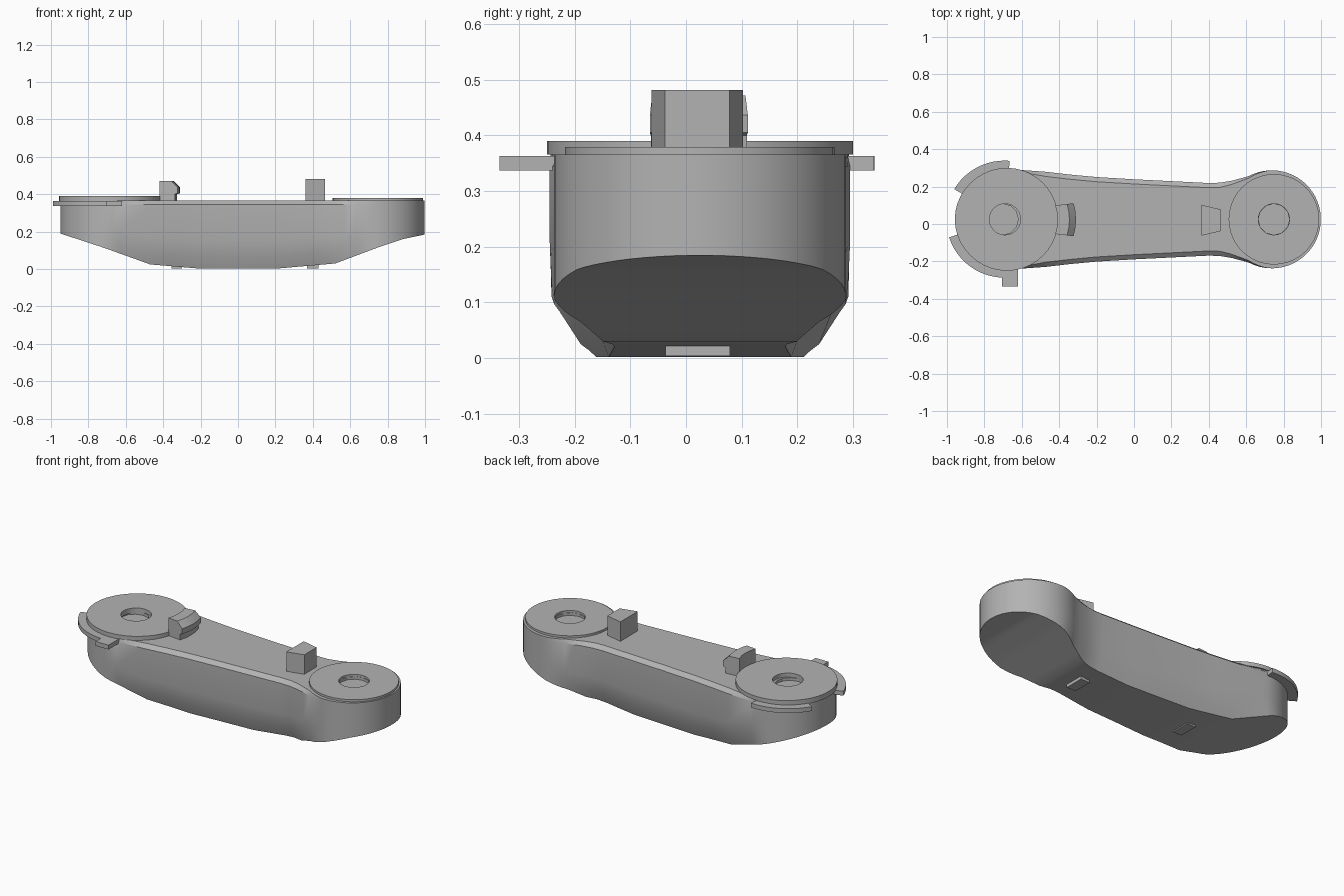
import bpy, bmesh
from math import sin, cos, radians, sqrt, pi

cube = bpy.data.objects.get("Cube")
if cube:
    bpy.data.objects.remove(cube, do_unlink=True)

CY = 0.025           # centre line of the arm
LEFT_X, RIGHT_X = -0.68, 0.737

grey = bpy.data.materials.new("plain grey")
grey.use_nodes = True
grey.diffuse_color = (0.45, 0.45, 0.45, 1)
grey.node_tree.nodes["Principled BSDF"].inputs["Base Color"].default_value = grey.diffuse_color


def make(name, verts, faces, smooth=True):
    mesh = bpy.data.meshes.new(name)
    mesh.from_pydata(verts, [], faces)
    bm = bmesh.new()
    bm.from_mesh(mesh)
    bmesh.ops.recalc_face_normals(bm, faces=bm.faces)
    bm.to_mesh(mesh)
    bm.free()
    mesh.materials.append(grey)
    ob = bpy.data.objects.new(name, mesh)
    bpy.context.collection.objects.link(ob)
    if smooth:
        bpy.ops.object.select_all(action='DESELECT')
        ob.select_set(True)
        bpy.context.view_layer.objects.active = ob
        bpy.ops.object.shade_smooth_by_angle(angle=radians(30))
    return ob


def loft(name, rings, closed=False, smooth=True):
    """Skin a row of equal-length closed cross-sections."""
    n, m = len(rings[0]), len(rings)
    verts = [p for ring in rings for p in ring]
    faces = []
    for i in range(m if closed else m - 1):
        a, b = i * n, (i + 1) % m * n
        faces += [(a + j, a + (j + 1) % n, b + (j + 1) % n, b + j) for j in range(n)]
    if not closed:
        faces += [tuple(range(n)), tuple(range((m - 1) * n, m * n))]
    return make(name, verts, faces, smooth)


def ring_sector(name, cx, r0, r1, z0, z1, a0=0, a1=360, steps=40):
    """Rectangular section swept round a vertical axis."""
    closed = a1 - a0 == 360
    rings = []
    for i in range(steps if closed else steps + 1):
        a = radians(a0 + (a1 - a0) * i / steps)
        rings.append([(cx + r * cos(a), CY + r * sin(a), z)
                      for r, z in ((r0, z0), (r1, z0), (r1, z1), (r0, z1))])
    return loft(name, rings, closed)


def box(name, x0, x1, y0, y1, z0, z1):
    return loft(name, [[(x, y0, z0), (x, y1, z0), (x, y1, z1), (x, y0, z1)]
                       for x in (x0, x1)], smooth=False)


def interp(table, x):
    for (xa, ya), (xb, yb) in zip(table, table[1:]):
        if x <= xb:
            return ya + (yb - ya) * max(0, x - xa) / (xb - xa)
    return table[-1][1]


# Arm body: boat-shaped loft with round ends and a sloping underside
belly = [(-0.95, 0.19), (-0.72, 0.115), (-0.47, 0.025), (-0.2, 0.002), (0.2, 0.002),
         (0.52, 0.03), (0.76, 0.12), (0.88, 0.16), (1.0, 0.185)]
waist = [(-0.47, 0.254), (-0.34, 0.239), (-0.2, 0.226), (0, 0.214), (0.2, 0.204),
         (0.4, 0.194), (0.46, 0.196), (0.52, 0.206), (0.57, 0.219)]
stations = [(LEFT_X + 0.27 * cos(radians(a)), 0.27 * sin(radians(a)))
            for a in range(176, 75, -8)]
stations += waist
stations += [(RIGHT_X + 0.262 * cos(radians(a)), 0.262 * sin(radians(a)))
             for a in range(118, 3, -6)]
rings = []
for x, w in stations:
    k = min(1, max(0, (0.72 - abs(x)) / 0.25))
    zb = interp(belly, x)
    half = [(w - 0.025 * k, 0.366), (w, 0.345), (w, zb + 0.45 * (0.345 - zb)),
            (w - 0.014 * k, zb + 0.2 * (0.345 - zb)), (w - 0.04 * k, zb)]
    rings.append([(x, CY + h, z) for h, z in half] +
                 [(x, CY - h, z) for h, z in reversed(half)])
body = loft("arm_body", rings)

# Round sockets sunk into the top at both ends
for cx in (-0.702, 0.748):
    circle = [2 * pi * i / 12 for i in range(12)]
    cutter = loft("socket_cutter", [[(cx + 0.083 * cos(a), CY + 0.083 * sin(a), z)
                                     for a in circle] for z in (0.35, 0.45)], smooth=False)
    cutter.hide_render = True
    mod = body.modifiers.new("socket", 'BOOLEAN')
    mod.operation, mod.solver, mod.object = 'DIFFERENCE', 'EXACT', cutter
    bpy.context.view_layer.objects.active = body
    bpy.ops.object.modifier_apply(modifier=mod.name)
    bpy.data.objects.remove(cutter, do_unlink=True)

# Washers on the ends
ring_sector("large_end_disc", -0.69, 0.083, 0.268, 0.36, 0.39)
ring_sector("large_end_disc_rim", LEFT_X, 0.2, 0.275, 0.366, 0.39)
ring_sector("small_end_disc", 0.748, 0.083, 0.242, 0.36, 0.379)

# Curved locking tabs around the large end
ring_sector("back_tab", -0.692, 0.24, 0.314, 0.337, 0.363, 85, 149, 12)
ring_sector("front_tab", -0.692, 0.24, 0.312, 0.337, 0.363, 198, 270, 12)
box("front_tab_stop", -0.705, -0.62, -0.335, -0.2, 0.337, 0.363)

# Hooked peg beside the large disc
hook = [(-0.408, 0.34), (-0.408, 0.472), (-0.345, 0.472), (-0.31, 0.437),
        (-0.31, 0.405), (-0.325, 0.4), (-0.325, 0.34)]
rings = []
for s in (-1, -0.5, 0, 0.5, 1):
    rings.append([(x - 0.013 * s * s, CY - 0.002 + s * (0.088 + 0.12 * (x + 0.31)), z)
                  for x, z in hook])
loft("hooked_peg", rings)

# Plain tapered peg beside the small disc
loft("tapered_peg", [[(x, CY - 0.005 - h, 0.34), (x, CY - 0.005 + h, 0.34),
                      (x, CY - 0.005 + h, 0.482), (x, CY - 0.005 - h, 0.482)]
                     for x, h in ((0.362, 0.082), (0.464, 0.058))], smooth=False)

# Peg ends showing through the underside
for name, x0, x1 in (("hooked_peg_foot", -0.355, -0.3), ("tapered_peg_foot", 0.37, 0.43)):
    box(name, x0, x1, -0.037, 0.079, 0.004, 0.04)
